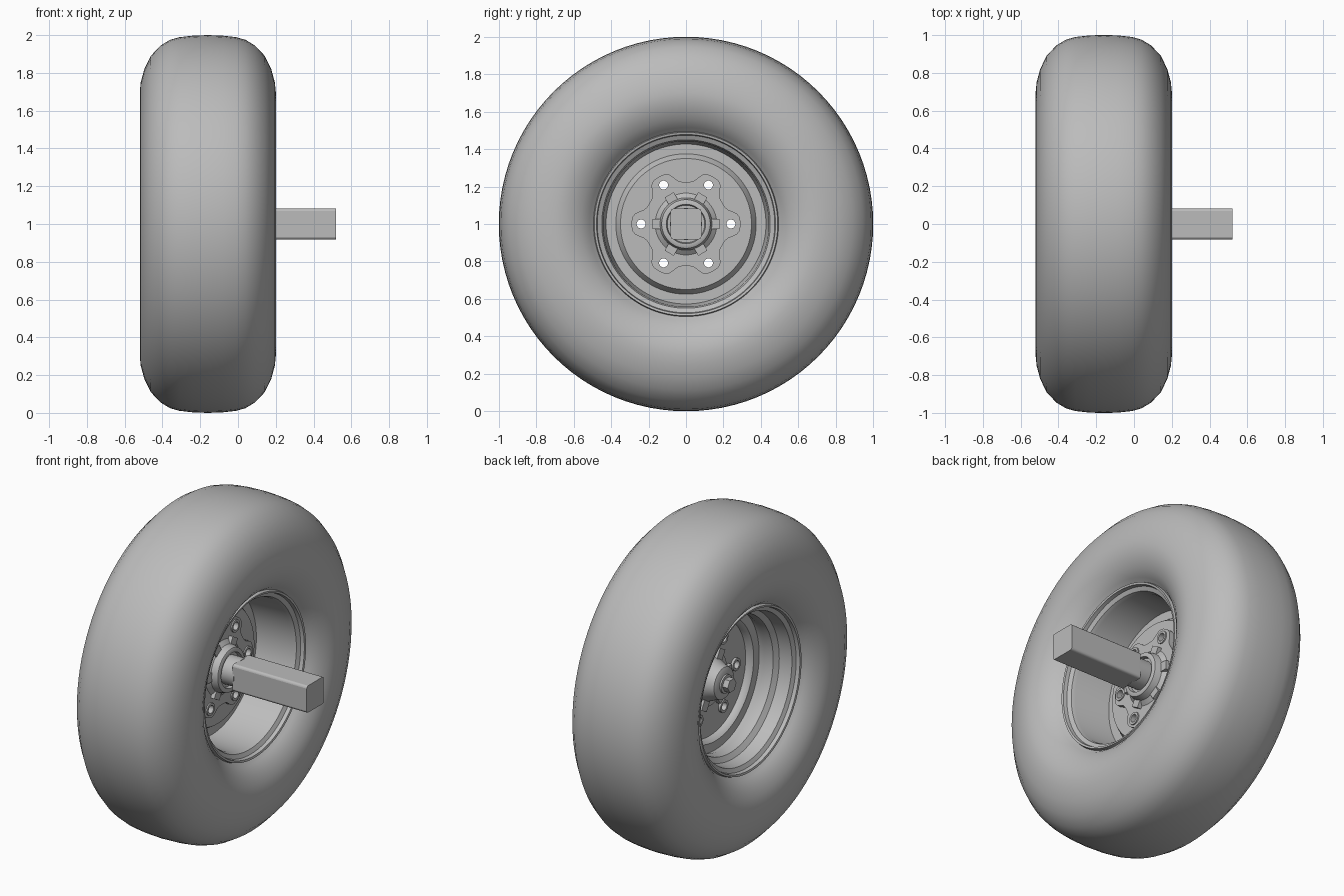
import bpy, bmesh, math
from mathutils import Vector, Matrix

if "Cube" in bpy.data.objects:
    bpy.data.objects.remove(bpy.data.objects["Cube"], do_unlink=True)

grey = bpy.data.materials.new("plain grey")
grey.use_nodes = True
grey.diffuse_color = (0.5, 0.5, 0.5, 1)
grey.node_tree.nodes["Principled BSDF"].inputs["Base Color"].default_value = (0.5, 0.5, 0.5, 1)

MID = -0.16          # middle plane of the wheel along the axle
AXIS_Z = 1.0         # height of the axle
SIXTH = math.pi / 3


def finish(bm, name, angle=35, y=0, z=AXIS_Z):
    """Turn a bmesh into a named, shaded object on the wheel axis."""
    bmesh.ops.remove_doubles(bm, verts=bm.verts, dist=1e-5)
    bmesh.ops.recalc_face_normals(bm, faces=bm.faces)
    mesh = bpy.data.meshes.new(name)
    bm.to_mesh(mesh)
    bm.free()
    mesh.materials.append(grey)
    ob = bpy.data.objects.new(name, mesh)
    ob.location = (0, y, z)
    bpy.context.collection.objects.link(ob)
    shade(ob, angle)
    return ob


def shade(ob, angle):
    bpy.ops.object.select_all(action='DESELECT')
    ob.select_set(True)
    bpy.context.view_layer.objects.active = ob
    bpy.ops.object.shade_smooth_by_angle(angle=math.radians(angle))


def lathe(name, profile, sides=64, angle=35, y=0, z=AXIS_Z):
    """Revolve a closed (x, radius) profile around the x axis."""
    bm = bmesh.new()
    rings = []
    for i in range(sides):
        a = 2 * math.pi * i / sides
        rings.append([bm.verts.new((x, r * math.cos(a), r * math.sin(a))) for x, r in profile])
    n = len(profile)
    for i in range(sides):
        p, q = rings[i], rings[(i + 1) % sides]
        for j in range(n):
            k = (j + 1) % n
            if profile[j][1] + profile[k][1] > 0:
                bm.faces.new((p[j], p[k], q[k], q[j]))
    return finish(bm, name, angle, y, z)


def bar(name, outline, x0, x1, angle=35):
    """Extrude a (y, z) outline along the x axis."""
    bm = bmesh.new()
    face = bm.faces.new([bm.verts.new((x0, y, z)) for y, z in outline])
    ext = bmesh.ops.extrude_face_region(bm, geom=[face])
    verts = [g for g in ext["geom"] if isinstance(g, bmesh.types.BMVert)]
    bmesh.ops.translate(bm, verts=verts, vec=(x1 - x0, 0, 0))
    return finish(bm, name, angle)


def polar(r, a):
    return r * math.cos(a), r * math.sin(a)


# Tyre: half cross-section mirrored about the middle plane
half = [(0.23, 0.46), (0.25, 0.49), (0.285, 0.515), (0.32, 0.56), (0.345, 0.61),
        (0.358, 0.66), (0.36, 0.70), (0.355, 0.75), (0.336, 0.82), (0.302, 0.89),
        (0.25, 0.945), (0.2, 0.975), (0.15, 0.989), (0.08, 0.997)]
tyre = [(MID + x, r) for x, r in half] + [(MID, 1.0)]
tyre += [(MID - x, r) for x, r in reversed(half)]
lathe("tyre", tyre, sides=96, angle=60)

# Rim: wide smooth barrel inboard, stepped drop outboard
rim = [(0.22, 0.48), (0.255, 0.495), (0.275, 0.49), (0.272, 0.478), (0.25, 0.474),
       (0.238, 0.45), (0.215, 0.442), (0.0, 0.432), (-0.08, 0.405), (-0.14, 0.41),
       (-0.16, 0.44), (-0.238, 0.45), (-0.25, 0.474), (-0.272, 0.478),
       (-0.275, 0.49), (-0.255, 0.495), (-0.22, 0.48)]
lathe("rim", [(MID + x, r) for x, r in rim], sides=96)

# Wheel disc with a raised centre, and the lobed hub flange behind it
disc = lathe("wheel_disc", [(-0.2, 0.44), (-0.2, 0.365), (-0.185, 0.35), (-0.16, 0.345),
                            (-0.16, 0.1), (-0.135, 0.1), (-0.135, 0.35), (-0.15, 0.36),
                            (-0.175, 0.375), (-0.175, 0.44)], sides=96)
outline = []
for i in range(96):
    a = 2 * math.pi * i / 96
    outline.append(polar(0.258 + 0.035 * math.tanh(1.8 * math.cos(6 * a)), a))
flange = bar("hub_flange", outline, -0.14, -0.105)

# Six bolt holes through both plates
bm = bmesh.new()
for i in range(6):
    y, z = polar(0.24, i * SIXTH)
    place = Matrix.Translation((-0.15, y, z)) @ Matrix.Rotation(math.pi / 2, 4, 'Y')
    bmesh.ops.create_cone(bm, cap_ends=True, segments=16, radius1=0.03, radius2=0.03,
                          depth=0.3, matrix=place)
cutter = finish(bm, "hole_cutter")
cutter.hide_render = True
for plate in (disc, flange):
    mod = plate.modifiers.new("bolt_holes", 'BOOLEAN')
    mod.operation = 'DIFFERENCE'
    mod.solver = 'EXACT'
    mod.object = cutter
    bpy.ops.object.select_all(action='DESELECT')
    plate.select_set(True)
    bpy.context.view_layer.objects.active = plate
    bpy.ops.object.modifier_apply(modifier=mod.name)
    shade(plate, 35)
bpy.data.objects.remove(cutter, do_unlink=True)

# Hollow collars lining the bolt holes
for i in range(6):
    y, z = polar(0.24, i * SIXTH)
    lathe(f"bolt_collar_{i + 1}", [(-0.175, 0.024), (-0.175, 0.038), (-0.097, 0.038),
                                   (-0.097, 0.024)], sides=16, y=y, z=AXIS_Z + z)

# Hub barrel, tapering towards the outboard end
lathe("hub", [(-0.265, 0.0), (-0.265, 0.075), (-0.255, 0.095), (-0.22, 0.105),
              (-0.165, 0.13), (-0.165, 0.16), (-0.105, 0.165), (-0.085, 0.14),
              (-0.045, 0.13), (-0.04, 0.12), (-0.04, 0.105), (-0.06, 0.1), (-0.06, 0.0)])

# Short ribs around the hub on both sides of the disc
for i in range(6):
    a = i * SIXTH
    corners = [(0.09, -0.028), (0.18, -0.028), (0.18, 0.028), (0.09, 0.028)]
    turned = [(u * math.cos(a) - v * math.sin(a), u * math.sin(a) + v * math.cos(a))
              for u, v in corners]
    bar(f"hub_rib_{i + 1}", turned, -0.185, -0.08)

# Hexagonal spindle nut with a round washer
lathe("spindle_washer", [(-0.275, 0.0), (-0.275, 0.055), (-0.26, 0.055), (-0.26, 0.0)], sides=32)
bar("spindle_nut", [polar(0.042, i * SIXTH) for i in range(6)], -0.31, -0.27)

# Round spindle leading into the square axle
lathe("spindle", [(-0.1, 0.0), (-0.1, 0.085), (0.03, 0.085), (0.03, 0.0)], sides=48)
s = 0.082
axle = bar("square_axle", [(-s, -s), (s, -s), (s, s), (-s, s)], 0.02, 0.52)
bm = bmesh.new()
bm.from_mesh(axle.data)
long_edges = [e for e in bm.edges if abs(e.verts[0].co.x - e.verts[1].co.x) > 0.1]
bmesh.ops.bevel(bm, geom=long_edges, offset=0.014, segments=3, profile=0.5, affect='EDGES')
bm.to_mesh(axle.data)
bm.free()
shade(axle, 40)
